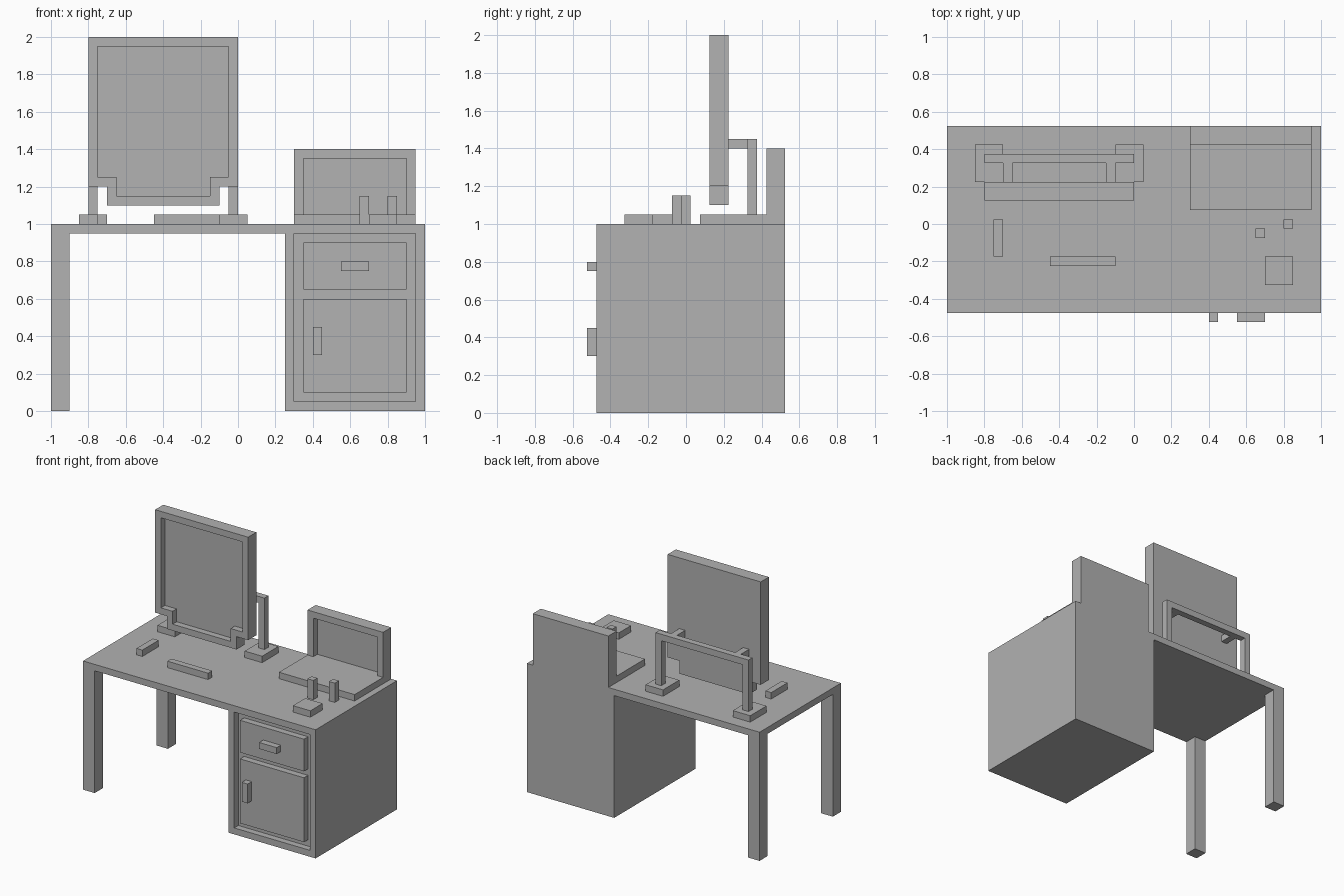
import bpy
import bmesh
from mathutils import Vector

default = bpy.data.objects.get("Cube")
if default:
    bpy.data.objects.remove(default, do_unlink=True)

grey = bpy.data.materials.new("plain grey")
grey.use_nodes = True
grey.diffuse_color = (0.445, 0.445, 0.445, 1)
grey.node_tree.nodes["Principled BSDF"].inputs["Base Color"].default_value = grey.diffuse_color

FRONT, BACK = -0.475, 0.525
EDGE = 0.05


def prism(name, outline, y0, y1):
    """Extrude an (x, z) outline from y0 to y1."""
    bm = bmesh.new()
    face = bm.faces.new([bm.verts.new((x, y0, z)) for x, z in outline])
    result = bmesh.ops.extrude_face_region(bm, geom=[face])
    moved = [v for v in result["geom"] if isinstance(v, bmesh.types.BMVert)]
    bmesh.ops.translate(bm, verts=moved, vec=Vector((0, y1 - y0, 0)))
    bmesh.ops.recalc_face_normals(bm, faces=bm.faces)
    mesh = bpy.data.meshes.new(name)
    bm.to_mesh(mesh)
    bm.free()
    mesh.materials.append(grey)
    obj = bpy.data.objects.new(name, mesh)
    bpy.context.scene.collection.objects.link(obj)
    return obj


def box(name, x0, x1, y0, y1, z0, z1):
    return prism(name, [(x0, z0), (x1, z0), (x1, z1), (x0, z1)], y0, y1)


def cut(obj, *cutters):
    """Subtract the cutters, then merge coplanar faces."""
    for cutter in cutters:
        mod = obj.modifiers.new("cut", "BOOLEAN")
        mod.operation = "DIFFERENCE"
        mod.solver = "EXACT"
        mod.object = cutter
        cutter.hide_render = True
    bpy.context.view_layer.update()
    graph = bpy.context.evaluated_depsgraph_get()
    mesh = bpy.data.meshes.new_from_object(obj.evaluated_get(graph))
    obj.modifiers.clear()
    obj.data = mesh
    for cutter in cutters:
        bpy.data.objects.remove(cutter, do_unlink=True)
    bm = bmesh.new()
    bm.from_mesh(mesh)
    bmesh.ops.dissolve_limit(bm, angle_limit=0.01, verts=bm.verts, edges=bm.edges)
    bm.to_mesh(mesh)
    bm.free()


# Desk: one block with the kneehole, leg gap and cabinet front carved out
desk = box("desk", -1, 1, FRONT, BACK, 0, 1)
cut(desk,
    box("kneehole_cutter", -0.9, 0.25, -1, 1, -0.5, 0.95),
    box("leg_gap_cutter", -1.5, -0.5, FRONT + 0.1, BACK - 0.1, -0.5, 0.95),
    box("cabinet_cutter", 0.3, 0.95, -1, FRONT + EDGE, 0.05, 0.95))

# Cabinet fronts and handles
box("drawer_front", 0.35, 0.9, FRONT, FRONT + EDGE, 0.65, 0.9)
box("cabinet_door", 0.35, 0.9, FRONT, FRONT + EDGE, 0.1, 0.6)
box("drawer_handle", 0.55, 0.7, FRONT - EDGE, FRONT, 0.75, 0.8)
box("door_handle", 0.4, 0.45, FRONT - EDGE, FRONT, 0.3, 0.45)


def screen_outline(inset):
    """Stepped screen shape, narrower along the bottom."""
    left, right = -0.8 + inset, -inset
    low, step, top = 1.1 + inset, 1.2 + inset, 2 - inset
    return [(left + 0.1, low), (right - 0.1, low), (right - 0.1, step), (right, step),
            (right, top), (left, top), (left, step), (left + 0.1, step)]


# Large screen with a recessed panel
screen = prism("screen", screen_outline(0), 0.125, 0.225)
cut(screen, prism("screen_cutter", screen_outline(EDGE), 0, 0.125 + EDGE))

# Screen stand, mirrored about the middle of the screen
box("stand_crossbar", -0.8, 0, 0.325, 0.375, 1.4, 1.45)
for name, side in (("right", -1), ("left", 1)):
    def stand_part(part, near, far, y0, y1, z0, z1):
        x0, x1 = sorted((-0.4 + side * near, -0.4 + side * far))
        box(f"{name}_stand_{part}", x0, x1, y0, y1, z0, z1)
    stand_part("foot", 0.3, 0.45, 0.225, 0.425, 1, 1.05)
    stand_part("post", 0.35, 0.4, 0.325, 0.375, 1.05, 1.4)
    stand_part("arm", 0.25, 0.3, 0.225, 0.325, 1.4, 1.45)

# Low computer: base plate and framed upright panel
box("computer_base", 0.3, 0.95, 0.075, 0.425, 1, 1.05)
panel = box("computer_panel", 0.3, 0.95, 0.425, BACK, 1, 1.4)
cut(panel, box("panel_cutter", 0.35, 0.9, 0.3, 0.425 + EDGE, 1.05, 1.35))

# Loose items on the desktop
box("long_bar", -0.45, -0.1, -0.225, -0.175, 1, 1.05)
box("side_bar", -0.75, -0.7, -0.175, 0.025, 1, 1.05)
box("square_pad", 0.7, 0.85, -0.325, -0.175, 1, 1.05)
box("front_peg", 0.65, 0.7, -0.075, -0.025, 1, 1.15)
box("back_peg", 0.8, 0.85, -0.025, 0.025, 1, 1.15)
